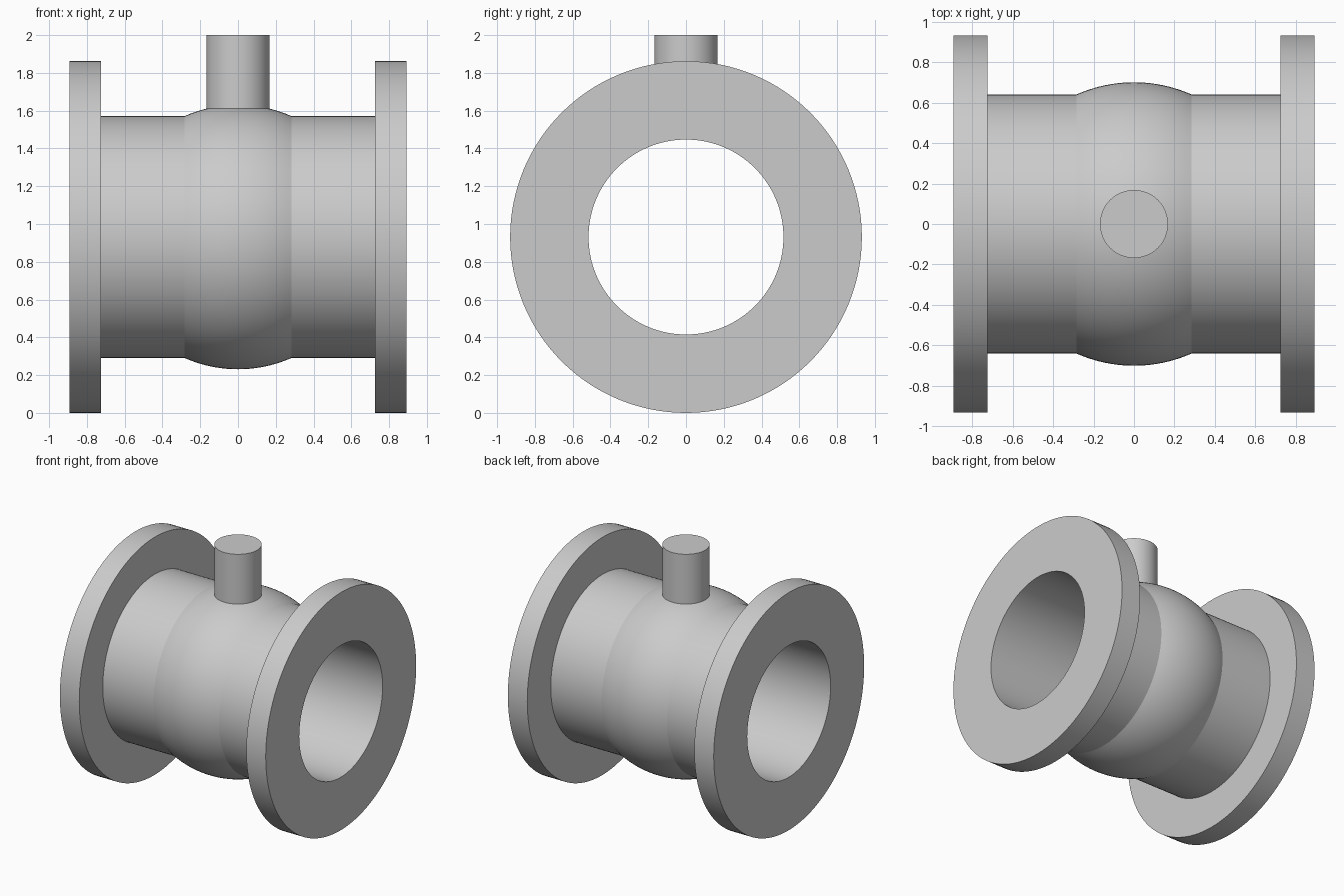
import bpy, bmesh, math
from mathutils import Matrix, Vector

if "Cube" in bpy.data.objects:
    bpy.data.objects.remove(bpy.data.objects["Cube"])

AXIS_Z = 0.931      # height of the bore axis
FLANGE_R, PIPE_R, BALL_R, BORE_R = 0.931, 0.64, 0.70, 0.516
END_X, FLANGE_X = 0.892, 0.724
STEM_R, STEM_TOP = 0.168, 2.0

grey = bpy.data.materials.new("light grey metal")
grey.diffuse_color = (0.6, 0.6, 0.6, 1)
grey.use_nodes = True
grey.node_tree.nodes["Principled BSDF"].inputs["Base Color"].default_value = grey.diffuse_color


def finish(name, bm):
    """Turn a bmesh into a shaded, coloured object."""
    bmesh.ops.recalc_face_normals(bm, faces=bm.faces)
    mesh = bpy.data.meshes.new(name)
    bm.to_mesh(mesh)
    bm.free()
    mesh.materials.append(grey)
    obj = bpy.data.objects.new(name, mesh)
    bpy.context.collection.objects.link(obj)
    bpy.ops.object.select_all(action='DESELECT')
    obj.select_set(True)
    bpy.context.view_layer.objects.active = obj
    bpy.ops.object.shade_smooth_by_angle(angle=math.radians(15))
    return obj


def revolve(name, profile, steps=128):
    """Spin a closed (x, radius) profile around the bore axis."""
    bm = bmesh.new()
    verts = [bm.verts.new((x, 0, AXIS_Z + r)) for x, r in profile]
    edges = [bm.edges.new((a, b)) for a, b in zip(verts, verts[1:] + verts[:1])]
    bmesh.ops.spin(bm, geom=verts + edges, cent=(0, 0, AXIS_Z), axis=(1, 0, 0),
                   angle=math.tau, steps=steps, use_merge=True)
    bmesh.ops.remove_doubles(bm, verts=bm.verts, dist=1e-5)
    return finish(name, bm)


# Valve body: flanges, pipe and ball housing around a straight bore
half = math.acos(PIPE_R / BALL_R)
ball = [(BALL_R * math.sin(a), BALL_R * math.cos(a))
        for a in (half * (i / 10 - 1) for i in range(21))]
left = [(-END_X, BORE_R), (-END_X, FLANGE_R), (-FLANGE_X, FLANGE_R), (-FLANGE_X, PIPE_R)]
right = [(-x, r) for x, r in reversed(left)]
revolve("valve_body", left + ball + right)

# Stem: solid cylinder rooted inside the housing wall
root = AXIS_Z + 0.60
bm = bmesh.new()
bmesh.ops.create_cone(bm, cap_ends=True, segments=64, radius1=STEM_R, radius2=STEM_R,
                      depth=STEM_TOP - root,
                      matrix=Matrix.Translation(Vector((0, 0, (STEM_TOP + root) / 2))))
finish("stem", bm)
